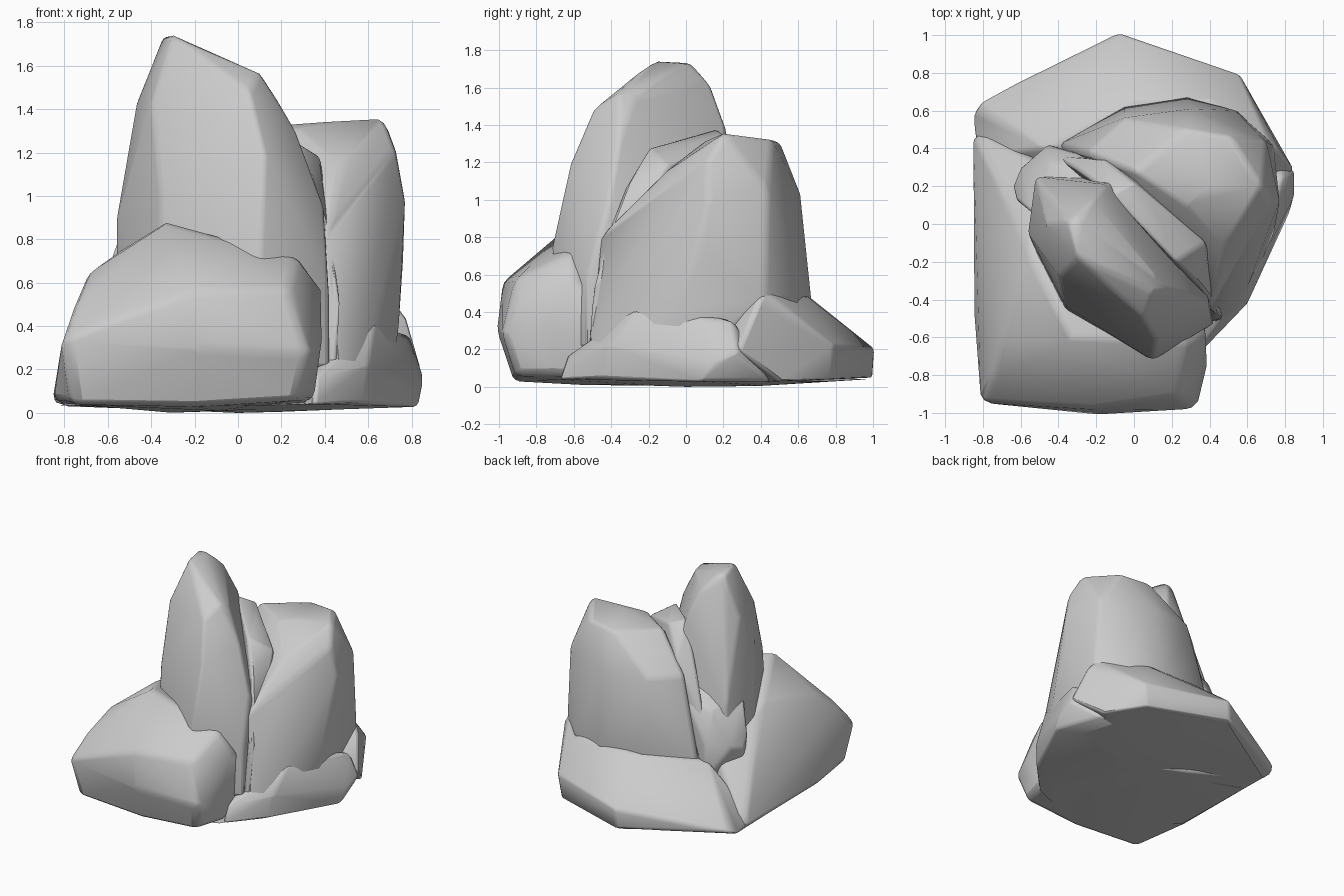
import bpy, bmesh, math


def rock(name, points, angle=60, bevel=0.03):
    """One faceted stone: the hull of a few corner points, edges slightly worn."""
    bm = bmesh.new()
    for p in points:
        bm.verts.new(p)
    res = bmesh.ops.convex_hull(bm, input=bm.verts[:])
    loose = {g for g in res["geom_interior"] + res["geom_unused"]
             if isinstance(g, bmesh.types.BMVert)}
    bmesh.ops.delete(bm, geom=list(loose), context='VERTS')
    bmesh.ops.recalc_face_normals(bm, faces=bm.faces[:])
    mesh = bpy.data.meshes.new(name)
    bm.to_mesh(mesh)
    bm.free()
    ob = bpy.data.objects.new(name, mesh)
    bpy.context.collection.objects.link(ob)
    if bevel:
        mod = ob.modifiers.new("worn_edges", 'BEVEL')
        mod.width = bevel
        mod.segments = 2
        mod.limit_method = 'ANGLE'
        mod.angle_limit = math.radians(25)
    bpy.ops.object.select_all(action='DESELECT')
    ob.select_set(True)
    bpy.context.view_layer.objects.active = ob
    bpy.ops.object.shade_smooth_by_angle(angle=math.radians(angle))
    return ob


# Tall leaning spire with a ridge running front-right to back-left
rock("spire", [
    (-0.35, 0.02, 1.73), (-0.30, -0.18, 1.74), (-0.28, 0.02, 1.73),
    (-0.22, 0.13, 1.62), (0.10, -0.36, 1.57), (0.12, -0.28, 1.53),
    (-0.47, 0.00, 1.43), (-0.40, -0.28, 1.43), (0.05, -0.50, 1.48),
    (-0.15, 0.21, 1.40), (0.27, -0.36, 1.30), (0.12, -0.62, 1.20),
    (-0.36, -0.44, 1.00), (0.40, -0.42, 0.95),
    (-0.56, -0.05, 0.88), (-0.52, 0.25, 0.80), (0.10, -0.72, 0.75),
    (0.42, -0.53, 0.60), (-0.56, -0.05, 0.20), (-0.36, -0.50, 0.20),
    (0.10, -0.70, 0.20), (0.42, -0.53, 0.20), (0.20, 0.30, 0.20),
    (-0.52, 0.25, 0.20)])

# Broad flat-topped block behind and to the right
rock("back_block", [
    (0.27, 0.10, 1.31), (0.00, 0.28, 1.31), (0.40, 0.20, 1.34),
    (0.68, 0.20, 1.355), (0.28, 0.50, 1.31), (0.52, 0.46, 1.32),
    (0.48, -0.12, 1.14), (0.73, 0.12, 1.22), (0.70, 0.44, 1.05),
    (0.77, 0.12, 1.00), (0.30, 0.61, 1.03), (-0.05, 0.56, 1.05),
    (-0.25, 0.38, 1.05), (0.40, -0.45, 0.82), (0.76, 0.10, 0.70),
    (0.28, 0.67, 0.46), (0.55, 0.60, 0.46), (-0.05, 0.62, 0.46),
    (-0.40, 0.42, 0.46), (0.74, 0.42, 0.46), (0.74, -0.05, 0.40),
    (0.47, -0.52, 0.15), (0.55, -0.47, 0.15), (0.70, 0.00, 0.10),
    (0.30, 0.60, 0.10), (-0.40, 0.40, 0.10)])

# Saddle filling the valley between spire and block
rock("saddle", [
    (0.00, 0.22, 1.34), (-0.12, 0.16, 1.38), (0.12, 0.05, 1.30),
    (0.22, -0.20, 1.28), (0.38, -0.10, 1.18), (0.34, -0.32, 1.08),
    (0.42, -0.42, 0.82), (-0.15, 0.34, 1.15), (-0.32, 0.30, 1.00),
    (-0.42, 0.36, 0.70), (-0.45, 0.38, 0.40), (0.47, -0.50, 0.50),
    (0.45, -0.52, 0.10), (0.38, -0.52, 0.10), (0.10, 0.30, 0.30)], bevel=0.02)

# Small lump on the left flank, wedged between the block and the boulder
rock("left_lump", [
    (-0.64, 0.20, 0.52), (-0.62, 0.12, 0.62), (-0.60, 0.30, 0.55),
    (-0.46, 0.42, 0.58), (-0.45, 0.32, 0.80), (-0.54, 0.05, 0.85),
    (-0.60, 0.15, 0.30), (-0.45, 0.42, 0.30), (-0.22, 0.10, 1.05),
    (-0.25, 0.36, 0.85), (-0.20, 0.10, 0.20)], bevel=0.02)

# Low boulder across the front, its left wall running backwards
rock("front_boulder", [
    (-0.33, -0.60, 0.89), (-0.52, -0.55, 0.75), (-0.55, -0.15, 0.74),
    (0.10, -0.67, 0.72), (0.28, -0.62, 0.72), (0.385, -0.60, 0.58),
    (-0.69, -0.62, 0.64), (-0.75, -0.82, 0.50), (-0.81, -0.945, 0.33),
    (-0.20, -0.98, 0.56), (0.24, -0.91, 0.57), (-0.17, -1.01, 0.30),
    (0.33, -0.98, 0.28), (0.385, -0.75, 0.33), (-0.77, -0.88, 0.04),
    (-0.20, -0.92, 0.03), (0.28, -0.91, 0.06), (0.35, -0.68, 0.06),
    (-0.85, -0.40, 0.05), (-0.86, 0.52, 0.05), (-0.50, 0.32, 0.46),
    (0.30, 0.00, 0.02), (-0.30, 0.30, 0.00), (-0.10, -0.55, 0.01)],
    bevel=0.04)

# Sloping apron at the back
rock("back_apron", [
    (-0.86, 0.58, 0.05), (-0.81, 0.65, 0.08), (-0.67, 0.70, 0.10),
    (-0.10, 1.00, 0.05), (-0.08, 1.01, 0.20), (0.53, 0.78, 0.04),
    (0.56, 0.79, 0.22), (0.72, 0.50, 0.03), (0.85, 0.28, 0.20),
    (0.78, 0.38, 0.44), (0.72, 0.42, 0.52), (0.40, 0.66, 0.48),
    (0.00, 0.66, 0.48), (-0.48, 0.40, 0.45), (-0.82, 0.35, 0.10),
    (0.00, 0.00, 0.00), (0.60, 0.15, 0.30), (-0.80, 0.30, 0.03)], bevel=0.02)

# Low ledge along the right foot
rock("right_ledge", [
    (0.63, -0.28, 0.41), (0.77, 0.10, 0.33), (0.79, 0.25, 0.36),
    (0.85, 0.16, 0.13), (0.83, 0.08, 0.03), (0.85, 0.28, 0.18),
    (0.60, -0.42, 0.22), (0.57, -0.45, 0.05), (0.35, -0.68, 0.04),
    (0.36, -0.64, 0.16), (0.70, 0.45, 0.03), (0.35, -0.20, 0.40),
    (0.00, 0.00, 0.00), (0.20, 0.40, 0.01)], bevel=0.02)

# Flat underside closing the gaps between the stones
rock("underside", [
    (-0.82, 0.52, 0.035), (-0.80, -0.40, 0.035), (-0.18, -0.90, 0.03),
    (0.33, -0.70, 0.04), (0.81, 0.10, 0.03), (0.53, 0.76, 0.03),
    (-0.10, 0.97, 0.04), (0.00, 0.00, 0.00), (0.20, 0.40, 0.005),
    (0.10, 0.10, 0.08)], bevel=0)
